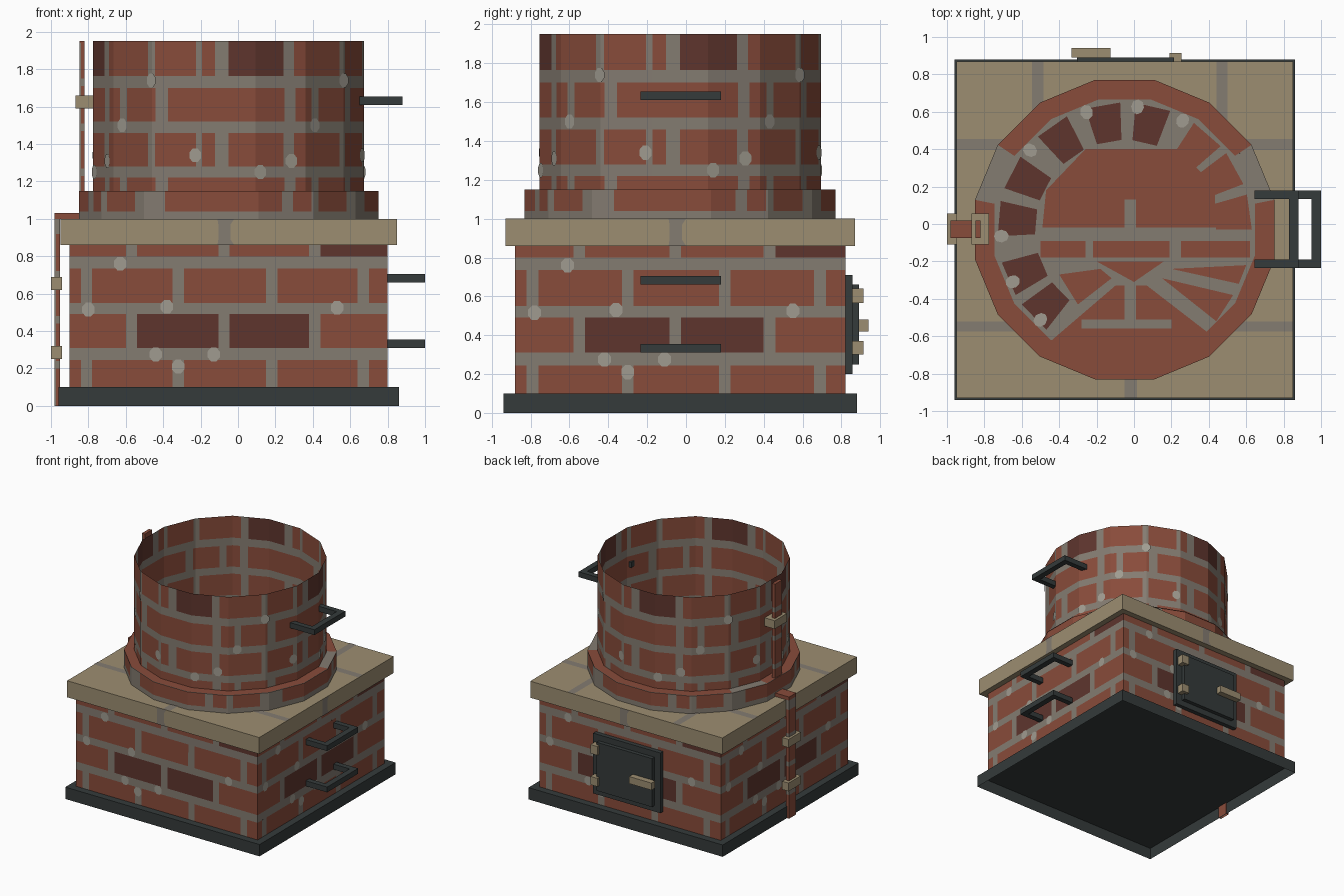
import bpy, bmesh, math
from mathutils import Vector

if "Cube" in bpy.data.objects:
    bpy.data.objects.remove(bpy.data.objects["Cube"], do_unlink=True)


def material(name, rgb):
    m = bpy.data.materials.new(name)
    m.use_nodes = True
    m.diffuse_color = (*rgb, 1)
    m.node_tree.nodes["Principled BSDF"].inputs["Base Color"].default_value = (*rgb, 1)
    return m


MORTAR = material("mortar grey", (.23, .20, .165))
BRICK = material("brick red", (.25, .072, .043))
DARK = material("dark brick", (.112, .036, .027))
PEBBLE = material("pale pebble", (.35, .33, .28))
STONE = material("tan stone", (.335, .27, .165))
IRON = material("black iron", (.035, .043, .043))

CX, CY = -.05, -.03          # centre of the masonry
RING_R, TOWER_R = .816, .739
FLOOR_Z = 1.15


def finish(name, bm, mats):
    me = bpy.data.meshes.new(name)
    bm.to_mesh(me)
    bm.free()
    for m in mats:
        me.materials.append(m)
    ob = bpy.data.objects.new(name, me)
    bpy.context.collection.objects.link(ob)
    return ob


def boxes(name, mat, *bounds, open_bottom=False):
    """Boxes given as (x0, x1, y0, y1, z0, z1), joined in one object."""
    bm = bmesh.new()
    for x0, x1, y0, y1, z0, z1 in bounds:
        verts = bmesh.ops.create_cube(bm, size=1)["verts"]
        for v in verts:
            v.co = ((x0 + x1) / 2 + v.co.x * (x1 - x0),
                    (y0 + y1) / 2 + v.co.y * (y1 - y0),
                    (z0 + z1) / 2 + v.co.z * (z1 - z0))
    if open_bottom:
        bm.normal_update()
        low = [f for f in bm.faces if f.normal.z < -.5]
        bmesh.ops.delete(bm, geom=low, context="FACES_ONLY")
    return finish(name, bm, [mat])


def plates(name, mat, polys, place):
    """Thin painted shapes: 2D outlines laid on a surface by place(u, v)."""
    bm = bmesh.new()
    for p in polys:
        area = sum(a[0] * b[1] - b[0] * a[1] for a, b in zip(p, p[1:] + p[:1]))
        bm.faces.new([bm.verts.new(place(*q)) for q in (p if area > 0 else p[::-1])])
    return finish(name, bm, [mat])


def rect(x0, x1, y0, y1):
    return [(x0, y0), (x1, y0), (x1, y1), (x0, y1)]


def ngon(r, sides=16):
    step = math.tau / sides
    return [(CX + r * math.cos(a), CY + r * math.sin(a))
            for a in (step * (k - .5) - math.pi / 2 for k in range(sides))]


class Path:
    """Closed wall outline, counter-clockwise, measured by length."""

    def __init__(self, pts):
        self.pts = [Vector(p) for p in pts]
        self.marks = [0]
        for a, b in zip(self.pts, self.pts[1:] + self.pts[:1]):
            self.marks.append(self.marks[-1] + (b - a).length)
        self.total = self.marks[-1]

    def at(self, s):
        k = max(i for i, m in enumerate(self.marks[:-1]) if m <= s + 1e-6)
        a, b = self.pts[k], self.pts[(k + 1) % len(self.pts)]
        t = (b - a).normalized()
        return a + t * (s - self.marks[k]), t


def wall(name, path, rows, z0, z1, period, shift=0):
    """Sheet of mortar and brick cells; rows are (low, high, [(start, end, tone)])."""
    bm = bmesh.new()
    bands, z = [], z0
    for low, high, bricks in rows:
        if low > z:
            bands.append((z, low, []))
        bands.append((low, high, bricks))
        z = high
    if z < z1:
        bands.append((z, z1, []))
    for low, high, bricks in bands:
        tiled = [(a + k * period + shift, b + k * period + shift, m)
                 for k in range(-2, int(path.total / period) + 3) for a, b, m in bricks]
        ends = [e for a, b, m in tiled for e in (a, b) if 0 < e < path.total]
        cuts = sorted({round(e, 4) for e in path.marks + ends})
        for a, b in zip(cuts, cuts[1:]):
            p, q = path.at(a)[0], path.at(b - 1e-5)[0]
            f = bm.faces.new([bm.verts.new((v.x, v.y, h)) for v, h in
                              ((p, low), (q, low), (q, high), (p, high))])
            mid = (a + b) / 2
            f.material_index = next((m for s, e, m in tiled if s < mid < e), 0)
    bmesh.ops.remove_doubles(bm, verts=bm.verts, dist=1e-4)
    return finish(name, bm, [MORTAR, BRICK, DARK])


def pebbles(name, path, spots):
    bm = bmesh.new()
    for s, z in spots:
        p, t = path.at(s % path.total)
        out = Vector((t.y, -t.x)) * .004
        ring = []
        for k in range(8):
            a = math.tau * (k + .5) / 8
            q = p + out + t * .036 * math.cos(a)
            ring.append(bm.verts.new((q.x, q.y, z + .04 * math.sin(a))))
        bm.faces.new(ring)
    return finish(name, bm, [PEBBLE])


# Iron footing, open underneath, and the stone slab
boxes("footing", IRON, (-.96, .86, -.94, .88, 0, .1), open_bottom=True)
boxes("slab", STONE, (-.95, .85, -.93, .87, .86, 1))

# Square brick body: the same bond on each of its four sides
SIDE = 1.7
body = Path(rect(CX - SIDE / 2, CX + SIDE / 2, CY - SIDE / 2, CY + SIDE / 2))


def course(joints, darks=()):
    edges = [-.03] + joints + [SIDE + .03]
    return [(max(a + .03, 0), min(b - .03, SIDE), 2 if i in darks else 1)
            for i, (a, b) in enumerate(zip(edges, edges[1:]))]


odd, even = [.09, .58, 1.08, 1.57], [.33, .825, 1.31]
wall("brick_body", body, [(.1, .245, course(odd)), (.31, .49, course(even, (1, 2))),
                          (.55, .735, course(odd)), (.80, .86, course(even, (3,)))],
     .1, .86, SIDE)
spots = [(.27, .76), (.1, .515), (.52, .53), (1.43, .525), (.46, .275), (.77, .275), (.58, .21)]
pebbles("body_pebbles", body, [(s + SIDE * k, z) for k in range(4) for s, z in spots])

# Round plinth ring and open tower
tower, ring = Path(ngon(TOWER_R)), Path(ngon(RING_R))
long_row = [(-.34, .31, 1), (.375, .48, 1), (.5325, .7425, 1)]
short_row = [(0, .305, 1), (.365, .69, 1), (.74, .975, 1), (1.01, 1.08, 1)]
top_row = [(0, .305, 2)] + short_row[1:]
quarter, front = tower.total / 4, tower.total / 32
wall("tower", tower, [(1.15, 1.22, long_row), (1.28, 1.46, short_row),
                      (1.52, 1.70, long_row), (1.765, 1.95, top_row)],
     1.15, 1.95, quarter, front)
wall("plinth_ring", ring, [(1.04, 1.15, long_row)], 1, 1.15, ring.total / 4, front)
pebbles("tower_pebbles", tower, [(front + quarter * k + s, z) for k in range(4) for s, z in
                                 ((.17, 1.25), (.35, 1.31), (-.18, 1.34), (.72, 1.74), (.5, 1.5))])

# Tower floor: mortar disc with laid bricks
plates("floor_mortar", MORTAR, [ngon(RING_R)], lambda x, y: (x, y, FLOOR_Z))


def on_floor(x, y):
    return (x, y, FLOOR_Z + .004)


def polar(r, deg):
    a = math.radians(deg)
    return (CX + r * math.cos(a), CY + r * math.sin(a))


def wedge(mid, half, r0, r1):
    return [polar(r0, mid - half), polar(r1, mid - half), polar(r1, mid + half), polar(r0, mid + half)]


outer, inner = ngon(RING_R), ngon(.71)
rim = [[outer[k], outer[(k + 1) % 16], inner[(k + 1) % 16], inner[k]]
       for k in range(16) if k not in (5, 11)]
reds = rim + [wedge(a, 8, .49, .68) for a in (8, 29, 49)] + [
    [(-.26, .40), (-.47, .18), (-.49, -.02), (.44, -.02), (.43, .2), (.24, .4)],
    rect(-.5, -.26, -.18, -.09), rect(-.22, .19, -.18, -.09), rect(.25, .62, -.18, -.09),
    [(-.2, -.2), (0, -.31), (.16, -.2)],
    [(-.45, -.63), (-.1, -.33), (.07, -.33), (.42, -.6), (.1, -.75), (-.2, -.75)],
    [(-.4, -.27), (-.18, -.24), (-.12, -.29), (-.3, -.43)],
    [(.2, -.24), (.6, -.22), (.56, -.32)], [(.15, -.29), (.53, -.38), (.44, -.52)]]
plates("floor_bricks", BRICK, reds, on_floor)
plates("floor_dark_bricks", DARK,
       [wedge(a, 8, .48, .68) for a in (77, 100, 125, 153, 175, 203, 224)], on_floor)
plates("floor_joints", MORTAR, [rect(-.28, .2, -.56, -.51), rect(-.05, .01, -.54, -.32),
                                rect(-.05, .01, -.02, .13)],
       lambda x, y: (x, y, FLOOR_Z + .007))
plates("floor_pebbles", PEBBLE, [[polar(.66 + .04 * math.cos(u), a + 3 * math.sin(u))
                                  for u in (math.tau * k / 8 for k in range(8))]
                                 for a in (62, 84, 108, 140, 183, 205, 227)],
       lambda x, y: (x, y, FLOOR_Z + .008))

# Joints between the slab stones, on top and on each edge
plates("slab_joints", MORTAR, [rect(-.95, .85, .395, .455), rect(-.95, .85, -.575, -.52),
                               rect(-.545, -.485, .455, .87), rect(.44, .5, .455, .87),
                               rect(-.05, .015, -.93, -.575)], lambda x, y: (x, y, 1.003))
flare = [(-.06, .86), (.03, .86), (.01, .89), (.01, .97), (.03, 1), (-.06, 1), (-.055, .97), (-.055, .89)]
for side in range(4):
    a = side * math.pi / 2
    t, n = Vector((math.cos(a), math.sin(a))), Vector((math.sin(a), -math.cos(a)))
    plates("slab_edge_joint", MORTAR, [flare], lambda u, z, t=t, n=n:
           (CX + t.x * u + n.x * .903, CY + t.y * u + n.y * .903, z))

# Iron rungs on the left side
for name, x0, x1, z in (("lower_rung", .8, 1, .31), ("middle_rung", .8, 1, .66), ("upper_rung", .645, .88, 1.61)):
    boxes(name, IRON, (x1 - .05, x1, -.235, .18, z, z + .045),
          (x0, x1 - .05, .135, .18, z, z + .045), (x0, x1 - .05, -.235, -.19, z, z + .045))

# Brick-toned conduit up the right side, with its clamps
for name, x, z0, z1 in (("lower_conduit", -.98, 0, 1.0), ("upper_conduit", -.848, 1.03, 1.947)):
    rows = [(z0 + .24 * k, min(z0 + .24 * k + .2, z1), [(.008, .24, 1)]) for k in range(4)]
    wall(name, Path(rect(x, x + .028, -.075, .02)), rows, z0, z1, .246)
boxes("conduit_elbow", BRICK, (-.98, -.82, -.075, .02, 1, 1.03))
boxes("conduit_tip", BRICK, (-.848, -.82, -.075, .02, 1.94, 1.95))
boxes("conduit_clamps", STONE, (-1, -.94, -.11, .055, .25, .32), (-1, -.94, -.11, .055, .62, .69),
      (-.87, -.775, -.11, .055, 1.59, 1.66))

# Firebox door on the back
boxes("door_frame", IRON, (-.36, .27, .82, .857, .2, .71))
boxes("door_panel", IRON, (-.305, .215, .857, .89, .25, .66))
boxes("door_hinges", STONE, (.19, .255, .855, .915, .565, .64), (.19, .255, .855, .915, .3, .37))
boxes("door_latch", STONE, (-.335, -.125, .89, .94, .42, .48))
